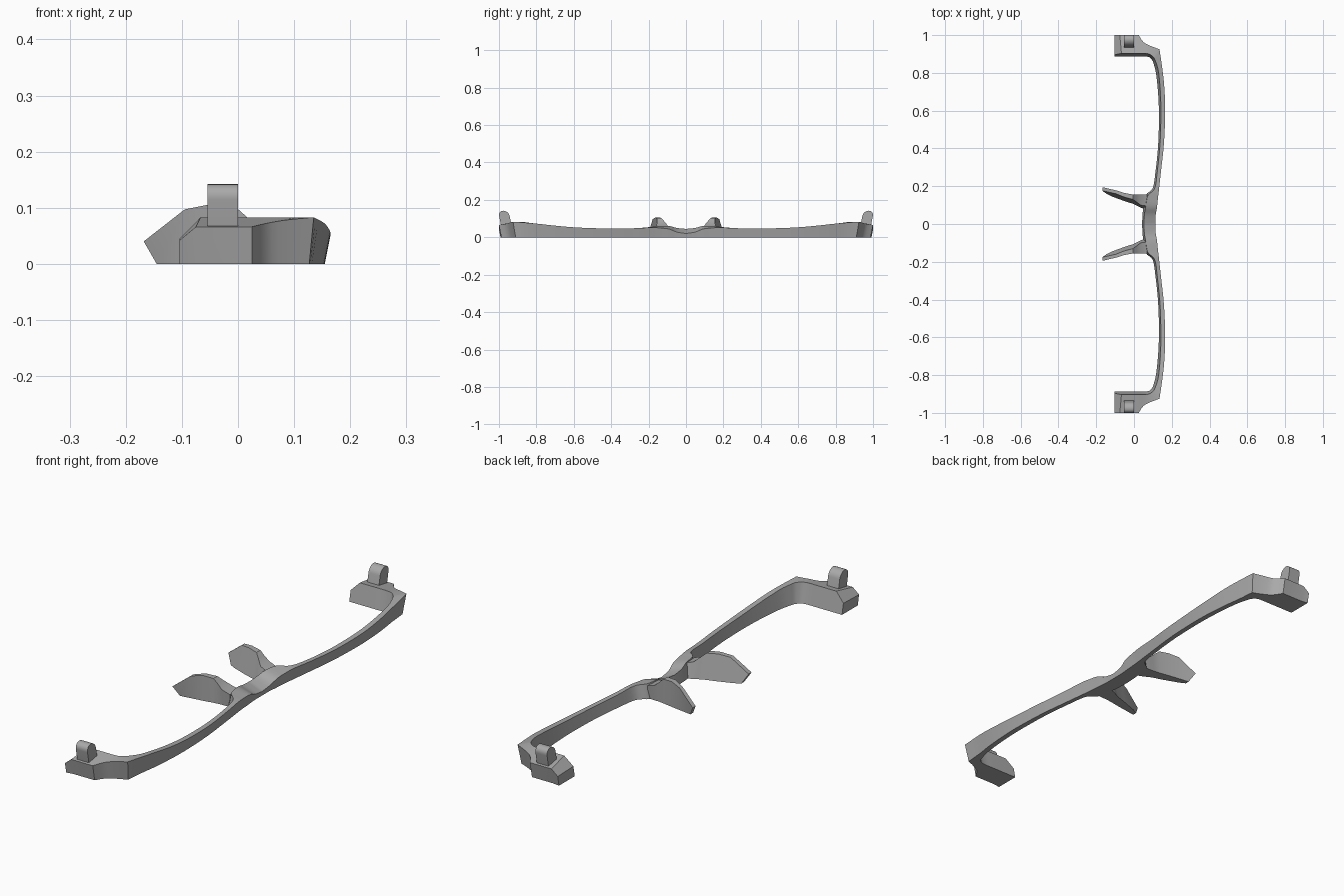
import bpy, bmesh, math
from mathutils import Vector

if "Cube" in bpy.data.objects:
    bpy.data.objects.remove(bpy.data.objects["Cube"])

grey = bpy.data.materials.new("plain grey")
grey.diffuse_color = (0.4, 0.4, 0.4, 1)
grey.use_nodes = True
grey.node_tree.nodes["Principled BSDF"].inputs["Base Color"].default_value = grey.diffuse_color
LEAN = 0.2  # outward lean of the walls per unit height


def finish(name, rings, cap_start=True, angle=30):
    """Skin a list of equal rings, then mirror across y = 0."""
    bm = bmesh.new()
    vs = [[bm.verts.new(p) for p in r] for r in rings]
    n = len(vs[0])
    for a, b in zip(vs, vs[1:]):
        for i in range(n):
            j = (i + 1) % n
            bm.faces.new((a[i], a[j], b[j], b[i]))
    if cap_start:
        bm.faces.new(vs[0])
    bm.faces.new(vs[-1][::-1])
    bmesh.ops.recalc_face_normals(bm, faces=bm.faces)
    if not cap_start:  # open end: make sure the base points down
        bm.normal_update()
        base = min(bm.faces, key=lambda f: f.calc_center_median().z)
        if base.normal.z > 0:
            bmesh.ops.reverse_faces(bm, faces=bm.faces)
    me = bpy.data.meshes.new(name)
    bm.to_mesh(me)
    bm.free()
    me.materials.append(grey)
    ob = bpy.data.objects.new(name, me)
    bpy.context.collection.objects.link(ob)
    m = ob.modifiers.new("mirror", 'MIRROR')
    m.use_axis = (False, True, False)
    m.use_clip = True
    bpy.ops.object.select_all(action='DESELECT')
    ob.select_set(True)
    bpy.context.view_layer.objects.active = ob
    bpy.ops.object.shade_smooth_by_angle(angle=math.radians(angle))
    return ob


def spline(pts, steps):
    """Catmull-Rom through the stations."""
    out = []
    for k in range(len(pts) - 1):
        p0, p1 = pts[max(k - 1, 0)], pts[k]
        p2, p3 = pts[k + 1], pts[min(k + 2, len(pts) - 1)]
        for s in range(steps):
            t = s / steps
            out.append([0.5 * (2 * b + (c - a) * t + (2 * a - 5 * b + 4 * c - d) * t * t
                               + (3 * b - a - 3 * c + d) * t ** 3)
                        for a, b, c, d in zip(p0, p1, p2, p3)])
    return out + [list(pts[-1])]


# brow bar stations: outer top x y, inner bottom x y, outer height, inner height
bar = [(.113, 0, .043, 0, .02, .045), (.115, .05, .045, .05, .028, .05),
       (.122, .09, .05, .09, .044, .06), (.127, .14, .062, .153, .05, .06),
       (.133, .19, .099, .19, .052, .055), (.143, .28, .114, .28, .048, .048),
       (.158, .42, .128, .42, .047, .047), (.165, .58, .132, .58, .052, .052),
       (.162, .70, .127, .70, .062, .062), (.153, .80, .116, .80, .073, .073),
       (.135, .925, .100, .862, .083, .083)]
corner = [bar[-1], (.085, .944, .083, .882, .078, .083),
          (.05, .963, .055, .887, .072, .083), (.025, 1.0, .025, .887, .066, .083)]
lug = [(-.075, 1.0, -.065, .887, .066, .083), (-.104, 1.0, -.104, .887, .042, .045)]

rings = []
for ox, oy, ix, iy, zo, zi in spline(bar, 4)[:-1] + spline(corner, 3) + lug:
    o, i = Vector((ox, oy, 0)), Vector((ix, iy, 0))
    out = (o - i).normalized() * LEAN
    up = Vector((0, 0, 1))
    rings.append([i, o - out * zo, o + up * zo, i + out * zi + up * zi])
finish("brow_bar", rings, cap_start=False)

# nose pad stations: bottom x, top x, top z, inner y / outer y at bottom, then top
pad = [(-.145, -.168, .040, .160, .178, .176, .195),
       (-.118, -.095, .097, .146, .174, .160, .178),
       (-.050, -.050, .106, .121, .164, .142, .164),
       (-.005, -.005, .102, .107, .156, .130, .156),
       (.018, .013, .086, .095, .153, .117, .155),
       (.040, .035, .066, .084, .152, .100, .157),
       (.075, .070, .054, .080, .150, .095, .155)]
finish("nose_pad", [[(xb, ib, 0), (xb, ob, 0), (xt, ot, z), (xt, it, z)]
                    for xb, xt, z, ib, ob, it, ot in pad], angle=35)

# hinge knuckle: round-topped block leaning outward with the lug
R, TOP = .028, .114
prof = [(-R, .055), (R, .055)] + [(R * math.cos(a), TOP + R * math.sin(a))
                                  for a in (math.pi * k / 12 for k in range(13))]
finish("hinge_knuckle", [[(x, .971 + y + LEAN * (z - TOP), z) for y, z in prof]
                         for x in (-.054, 0)])
